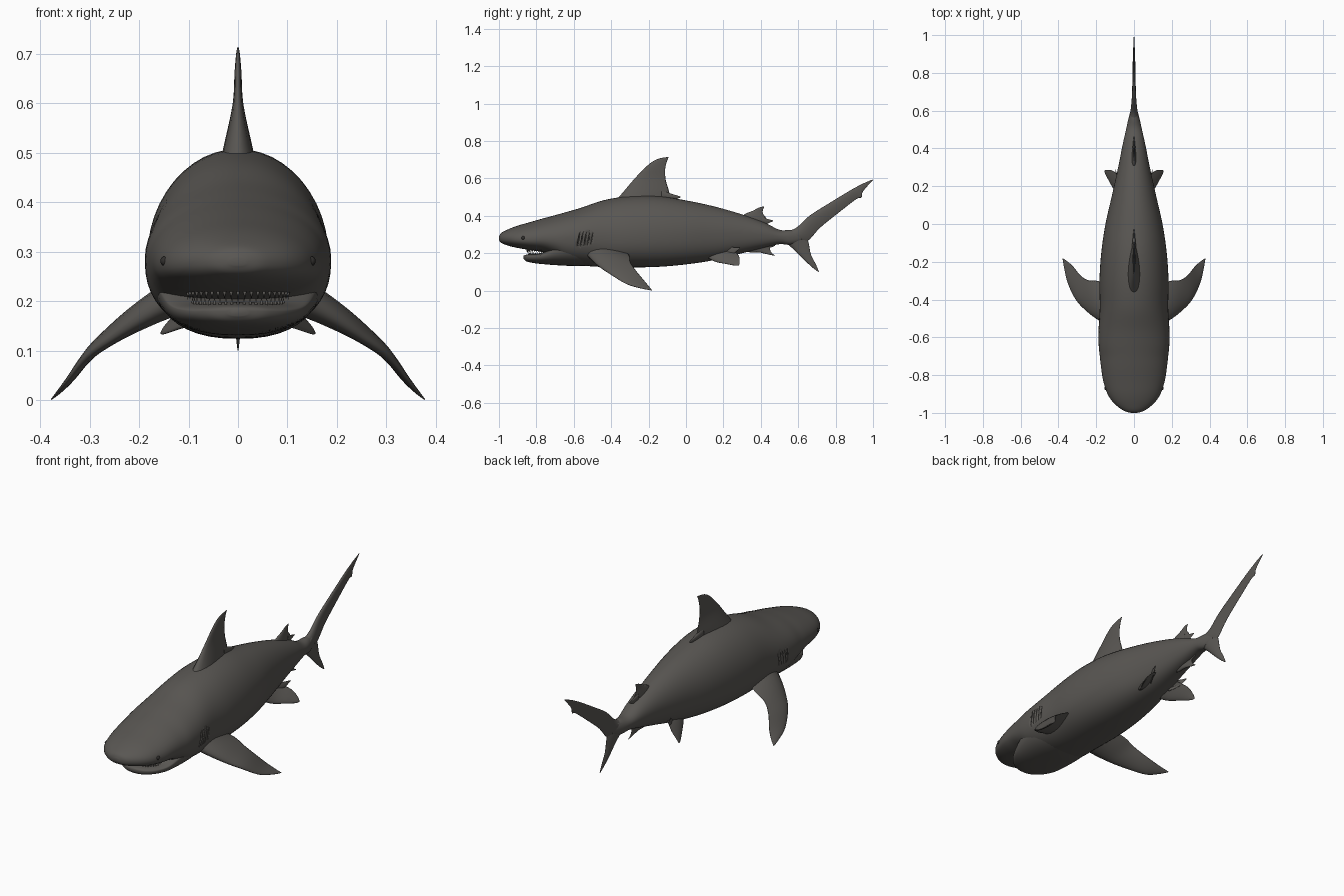
import bpy, bmesh, math
from mathutils import Vector, Matrix


def material(name, rgb):
    m = bpy.data.materials.new(name)
    m.diffuse_color = (*rgb, 1)
    return m


SKIN = material("warm dark grey skin", (0.10, 0.094, 0.086))
DARK = material("near black eye", (0.03, 0.028, 0.026))


def finish(bm, name, mat):
    bmesh.ops.recalc_face_normals(bm, faces=bm.faces[:])
    for f in bm.faces:
        f.smooth = True
    me = bpy.data.meshes.new(name)
    bm.to_mesh(me)
    bm.free()
    me.materials.append(mat)
    ob = bpy.data.objects.new(name, me)
    bpy.context.collection.objects.link(ob)
    return ob


def spline(rows, steps):
    """Catmull-Rom interpolation of rows of numbers."""
    out = []
    for i in range(len(rows) - 1):
        a, b = rows[max(i - 1, 0)], rows[i]
        c, d = rows[i + 1], rows[min(i + 2, len(rows) - 1)]
        for s in range(steps):
            t = s / steps
            out.append([0.5 * (2 * q + (r - p) * t + (2 * p - 5 * q + 4 * r - u) * t * t
                               + (3 * q - p - 3 * r + u) * t ** 3)
                        for p, q, r, u in zip(a, b, c, d)])
    return out + [list(rows[-1])]


def loft(rings, name, mat):
    bm = bmesh.new()
    vs = [[bm.verts.new(p) for p in ring] for ring in rings]
    n = len(vs[0])
    for a, b in zip(vs, vs[1:]):
        for k in range(n):
            bm.faces.new((a[k], a[(k + 1) % n], b[(k + 1) % n], b[k]))
    bm.faces.new(vs[0])
    bm.faces.new(vs[-1])
    return finish(bm, name, mat)


def tube(rows, name, flat=2.4, n=48):
    """Body loft; rows are y, half width, top z, bottom z, widest z."""
    rings = []
    for y, w, top, bot, mid in spline(rows, 5):
        ring = []
        for k in range(n):
            a = 2 * math.pi * k / n
            c, s = math.cos(a), math.sin(a)
            e = 1.0 if s >= 0 else 2 / flat
            h = (top - mid) if s >= 0 else (mid - bot)
            ring.append((w * math.copysign(abs(c) ** e, c), y,
                         mid + h * math.copysign(abs(s) ** e, s)))
        rings.append(ring)
    return loft(rings, name, SKIN)


def fin(rows, name, normal=(1, 0, 0), side=1, n=20):
    """Fin loft; rows are leading xyz, trailing xyz, half thickness."""
    nrm = Vector(normal).normalized()
    rings = []
    for r in spline(rows, 5):
        lead, trail = Vector(r[:3]), Vector(r[3:6])
        ring = []
        for k in range(n):
            a = 2 * math.pi * k / n
            c = (1 - math.cos(a)) / 2
            p = lead.lerp(trail, c) + nrm * r[6] * math.sin(a) * 1.3 * math.sqrt(max(1 - c, 0))
            ring.append((p.x * side, p.y, p.z))
        rings.append(ring)
    return loft(rings, name, SKIN)


def flat_fin(rows, name):
    return fin([(0, a, b, 0, c, d, t) for a, b, c, d, t in rows], name)


# Body with overhanging snout
body = tube([
    (-1.0, .015, .288, .272, .28), (-.988, .055, .308, .255, .28),
    (-.95, .105, .328, .240, .278), (-.90, .140, .347, .228, .275),
    (-.83, .163, .367, .216, .275), (-.76, .174, .387, .204, .28),
    (-.70, .181, .403, .180, .28), (-.64, .187, .420, .146, .285),
    (-.56, .188, .443, .134, .285), (-.44, .181, .483, .126, .29),
    (-.30, .183, .505, .124, .29), (-.15, .173, .505, .127, .295),
    (0, .151, .482, .140, .30), (.15, .117, .450, .163, .305),
    (.30, .084, .407, .200, .305), (.42, .060, .363, .230, .30),
    (.50, .042, .325, .248, .29), (.56, .029, .324, .245, .285),
    (.62, .012, .315, .265, .29)], "body")

# Lower jaw
tube([(-.868, .02, .187, .170, .18), (-.855, .06, .192, .157, .18),
      (-.82, .10, .197, .148, .18), (-.76, .137, .206, .141, .19),
      (-.68, .160, .255, .135, .22), (-.58, .170, .27, .131, .25),
      (-.48, .155, .26, .135, .25)], "lower_jaw")

# Teeth in both jaws
bm = bmesh.new()
for z, up, r in ((.213, math.pi, .105), (.198, 0, .095)):
    for k in range(21):
        a = math.radians(-75 + 7.5 * k)
        m = Matrix.Translation((r * math.sin(a), -.75 - r * .95 * math.cos(a), z))
        bmesh.ops.create_cone(bm, cap_ends=True, segments=6, radius1=.005, radius2=0,
                              depth=.02, matrix=m @ Matrix.Rotation(up, 4, 'X'))
finish(bm, "teeth", SKIN)

# Gill slits cut into the flanks
bm = bmesh.new()
for sx in (-1, 1):
    for k in range(5):
        m = (Matrix.Translation((sx * .188, -.575 + .018 * k, .27 + .002 * k))
             @ Matrix.Rotation(-.18, 4, 'X') @ Matrix.Diagonal((.012, .003, .042, 1)))
        bmesh.ops.create_uvsphere(bm, u_segments=12, v_segments=8, radius=1, matrix=m)
cutter = finish(bm, "gill_cutter", SKIN)
cutter.hide_render = True
cutter.display_type = 'WIRE'
mod = body.modifiers.new("gills", 'BOOLEAN')
mod.operation = 'DIFFERENCE'
mod.object = cutter

# Eyes
for sx, side in ((1, "right"), (-1, "left")):
    bm = bmesh.new()
    bmesh.ops.create_uvsphere(bm, u_segments=16, v_segments=10, radius=.010,
                              matrix=Matrix.Translation((sx * .147, -.87, .281)))
    finish(bm, "eye_" + side, DARK)

# First dorsal fin and its free rear tip
flat_fin([(-.42, .44, -.09, .44, .045), (-.355, .505, -.088, .515, .030),
          (-.27, .604, -.107, .585, .011), (-.20, .674, -.112, .640, .007),
          (-.15, .704, -.104, .685, .004), (-.10, .714, -.092, .714, .001)], "dorsal_fin")
flat_fin([(-.13, .54, -.13, .46, .012), (-.09, .522, -.09, .475, .008),
          (-.03, .503, -.03, .497, .002)], "dorsal_rear_tip")

# Second dorsal fin
flat_fin([(.28, .37, .42, .34, .018), (.31, .406, .428, .385, .010),
          (.36, .428, .412, .410, .005), (.39, .444, .411, .430, .003),
          (.415, .450, .418, .447, .001)], "second_dorsal_fin")
flat_fin([(.40, .40, .40, .34, .008), (.43, .385, .43, .355, .005),
          (.466, .375, .466, .371, .001)], "second_dorsal_rear_tip")

# Anal fin
flat_fin([(.30, .25, .45, .27, .016), (.33, .208, .45, .232, .010),
          (.39, .204, .450, .217, .006), (.44, .193, .460, .200, .003),
          (.474, .186, .477, .188, .001)], "anal_fin")
flat_fin([(.41, .27, .41, .21, .008), (.44, .257, .44, .225, .005),
          (.477, .243, .477, .239, .001)], "anal_rear_tip")

# Tail fin lobes
flat_fin([(.49, .312, .56, .255, .030), (.58, .330, .645, .262, .018),
          (.66, .400, .718, .337, .011), (.77, .470, .823, .422, .008),
          (.877, .535, .912, .490, .006), (.930, .564, .938, .498, .004),
          (.948, .573, .946, .530, .003), (.997, .594, 1.0, .591, .001)], "tail_upper_lobe")
flat_fin([(.50, .285, .62, .330, .026), (.57, .225, .652, .268, .013),
          (.636, .160, .668, .193, .008), (.680, .120, .693, .143, .004),
          (.708, .100, .711, .102, .001)], "tail_lower_lobe")

# Paired pectoral and pelvic fins
for sx, side in ((1, "right"), (-1, "left")):
    fin([(.11, -.55, .215, .11, -.33, .22, .040), (.19, -.508, .168, .19, -.302, .185, .028),
         (.25, -.463, .128, .245, -.297, .152, .018), (.305, -.405, .088, .285, -.270, .110, .012),
         (.348, -.320, .036, .322, -.225, .055, .007), (.368, -.240, .012, .350, -.200, .025, .004),
         (.378, -.184, .001, .376, -.182, .003, .001)],
        "pectoral_fin_" + side, (.62, 0, .78), sx)
    fin([(.04, .07, .21, .04, .235, .225, .020), (.085, .145, .160, .075, .257, .212, .012),
         (.125, .215, .143, .115, .283, .185, .007), (.150, .262, .134, .145, .287, .155, .004),
         (.156, .281, .134, .156, .284, .137, .001)],
        "pelvic_fin_" + side, (.65, 0, .76), sx)
    # rear corner of the pelvic fin
    fin([(.06, .20, .18, .06, .20, .24, .008), (.085, .25, .195, .085, .25, .232, .005),
         (.10, .288, .225, .10, .288, .230, .001)],
        "pelvic_rear_tip_" + side, (.8, 0, .6), sx)
